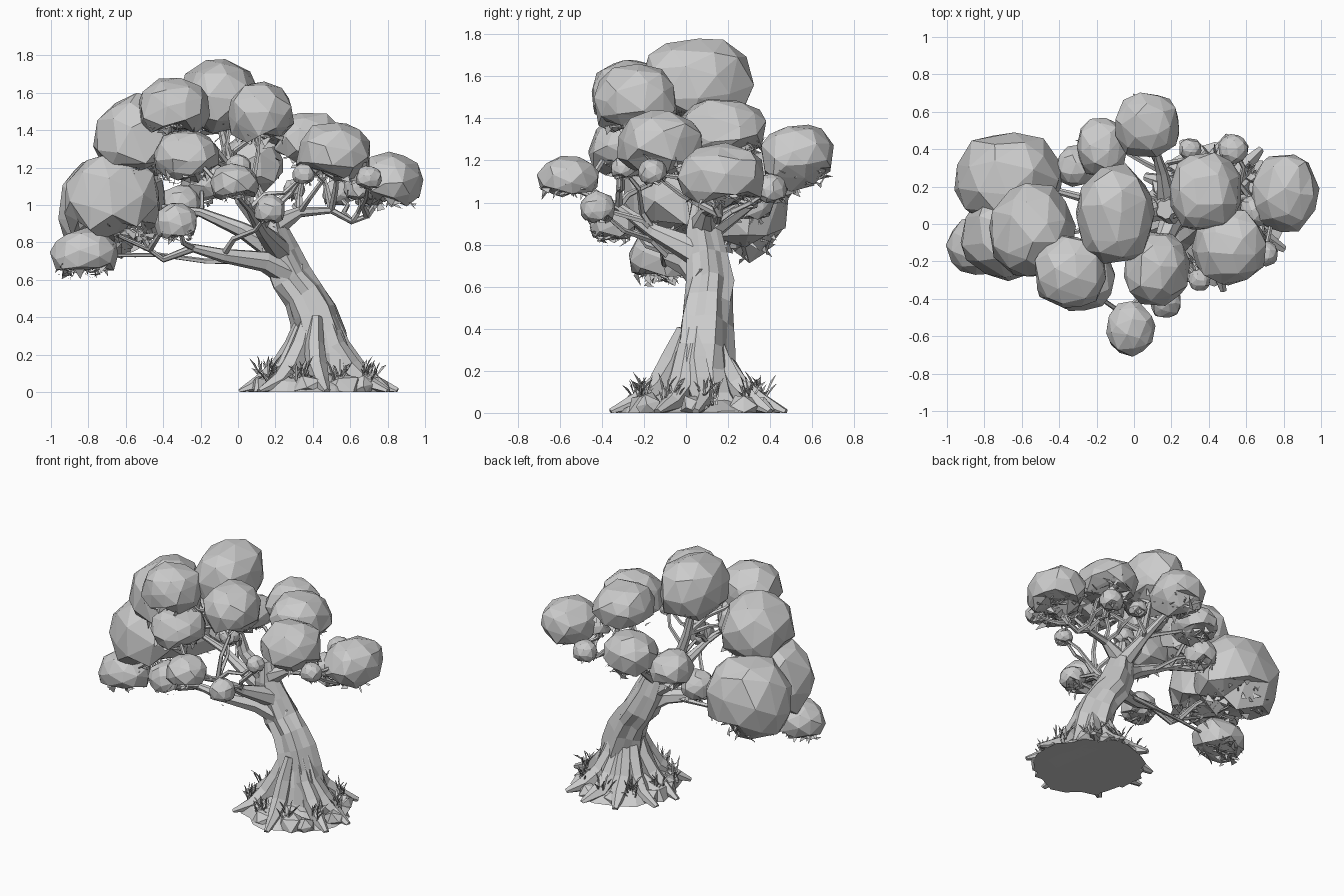
import bpy, bmesh, math, random
from mathutils import Vector, Euler

random.seed(7)
cube = bpy.data.objects.get("Cube")
if cube:
    bpy.data.objects.remove(cube, do_unlink=True)

GREY = (0.6, 0.6, 0.6, 1)
mat = bpy.data.materials.new("plain grey")
mat.use_nodes = True
mat.diffuse_color = GREY
mat.node_tree.nodes["Principled BSDF"].inputs["Base Color"].default_value = GREY


def finish(bm, name):
    """Turn a bmesh into a flat shaded object resting on the ground."""
    for v in bm.verts:
        v.co.z = max(v.co.z, 0)
    mesh = bpy.data.meshes.new(name)
    bm.to_mesh(mesh)
    bm.free()
    mesh.materials.append(mat)
    obj = bpy.data.objects.new(name, mesh)
    bpy.context.collection.objects.link(obj)
    return obj


def jitter(amount):
    return Vector([random.uniform(-amount, amount) for _ in range(3)])


def tube(bm, path, sides=6, rough=0.12, lobes=0.0):
    """Sweep a tapering, knobbly ring along (x, y, z, radius) points."""
    pts = [Vector(p[:3]) for p in path]
    rings, side = [], None
    for i, p in enumerate(pts):
        along = (pts[min(i + 1, len(pts) - 1)] - pts[max(i - 1, 0)]).normalized()
        side = along.orthogonal() if side is None else side - along * side.dot(along)
        side.normalize()
        other = along.cross(side)
        ring = []
        for k in range(sides):
            a = math.tau * k / sides
            r = path[i][3] * (1 + lobes * math.cos(5 * a + i * 0.6) + random.uniform(-rough, rough))
            ring.append(bm.verts.new(p + (side * math.cos(a) + other * math.sin(a)) * r))
        rings.append(ring)
    for low, high in zip(rings, rings[1:]):
        for k in range(sides):
            n = (k + 1) % sides
            bm.faces.new((low[k], low[n], high[n], high[k]))
    bm.faces.new(rings[0][::-1])
    bm.faces.new(rings[-1])


def on_shell(centre, radii, d):
    return Vector([c + r * a for c, r, a in zip(centre, radii, d)])


def lump(bm, centre, radii, detail=2, rough=0.05, ragged=1.0):
    """Add an irregular faceted ellipsoid; a low ragged value dents its underside."""
    turn = Euler(jitter(3)).to_matrix()
    verts = bmesh.ops.create_icosphere(bm, subdivisions=detail, radius=1)["verts"]
    for v in verts:
        d = (turn @ v.co + jitter(0.12)).normalized()
        d = Vector([math.copysign(abs(c) ** 0.92, c) for c in d])
        d *= 1 + random.uniform(-rough, rough)
        if d.z < -0.6:
            d.z *= random.uniform(ragged, 1)
        v.co = on_shell(centre, radii, d)


def leaf_shards(bm, centre, radii, count):
    """Scatter small leaf triangles over the underside."""
    size = min(0.045, radii[0] * 0.3)
    for _ in range(count):
        d = jitter(1).normalized()
        d.z = -abs(d.z) * 0.7 - 0.3
        p = on_shell(centre, radii, d.normalized() * random.uniform(0.65, 0.93))
        bm.faces.new([bm.verts.new(p + jitter(size)) for _ in range(3)])


# Trunk
bm = bmesh.new()
tube(bm, [(0.45, 0.07, 0, 0.24), (0.46, 0.07, 0.1, 0.18), (0.455, 0.07, 0.2, 0.148),
          (0.44, 0.08, 0.3, 0.132), (0.4, 0.09, 0.42, 0.12), (0.35, 0.1, 0.52, 0.112),
          (0.28, 0.11, 0.61, 0.108), (0.22, 0.1, 0.74, 0.095), (0.18, 0.08, 0.87, 0.08),
          (0.17, 0.08, 1.0, 0.05)],
     sides=15, rough=0.07, lobes=0.14)
finish(bm, "trunk")

# Roots and the soil they grip
FOOT = Vector((0.43, 0.06, 0))
ROOT_STEPS = ((0.07, 0.4, 0.035), (0.12, 0.25, 0.055), (0.19, 0.13, 0.058), (0.29, 0.05, 0.05), (0.42, 0, 0.02))
bm = bmesh.new()
for k in range(9):
    a = math.tau * k / 9 + random.uniform(-0.2, 0.2)
    path = []
    for reach, z, r in ROOT_STEPS:
        a += random.uniform(-0.12, 0.12)
        p = FOOT + Vector((math.cos(a), math.sin(a), 0)) * reach
        path.append((p.x - z * 0.02, p.y, z, r))
    tube(bm, path, 6, 0.2)
finish(bm, "roots")

bm = bmesh.new()
tube(bm, [(0.43, 0.06, 0, 0.36), (0.43, 0.06, 0.04, 0.32), (0.44, 0.06, 0.1, 0.18)], 24, 0.1)
finish(bm, "soil_mound")

# Rocks round the foot
bm = bmesh.new()
for k in range(10):
    a = math.tau * k / 10 + random.uniform(-0.2, 0.2)
    p = FOOT + Vector((math.cos(a), math.sin(a), 0.05)) * random.uniform(0.28, 0.33)
    s = random.uniform(0.07, 0.095)
    lump(bm, p, (s, s, s), 1, 0.12)
finish(bm, "rocks")

# Grass tufts
bm = bmesh.new()
for k in range(9):
    a = math.tau * k / 9 + 0.2
    root = FOOT + Vector((math.cos(a), math.sin(a), 0)) * 0.29
    root.z = 0.06
    for _ in range(18):
        base = root + jitter(0.03)
        lean = jitter(0.07)
        lean.z = random.uniform(0.05, 0.12)
        width = lean.cross(Vector((0, 0, 1))).normalized() * 0.005
        bend = base + lean * 0.6 + Vector((0, 0, 0.015))
        bm.faces.new([bm.verts.new(q) for q in (base - width, base + width, bend + width, base + lean, bend - width)])
finish(bm, "grass")

# Main limbs
LIMBS = {
    "low_right_limb": [(0.3, 0.1, 0.62, 0.09), (0.14, 0.02, 0.7, 0.06), (-0.08, -0.07, 0.73, 0.04),
                       (-0.24, -0.1, 0.77, 0.025), (-0.4, -0.1, 0.71, 0.017), (-0.47, -0.1, 0.76, 0.014),
                       (-0.65, -0.1, 0.84, 0.01)],
    "mid_right_limb": [(0.2, 0.1, 0.76, 0.07), (0.02, 0.07, 0.87, 0.042), (-0.2, 0.12, 0.96, 0.026),
                       (-0.5, 0.2, 1.0, 0.015)],
    "upper_limb": [(0.18, 0.08, 0.85, 0.06), (0.02, 0.04, 1.03, 0.04), (-0.04, 0.04, 1.2, 0.03),
                   (-0.1, 0.04, 1.45, 0.02)],
    "left_limb": [(0.18, 0.08, 0.88, 0.07), (0.33, 0.1, 0.96, 0.03), (0.5, 0.13, 0.97, 0.02),
                  (0.61, 0.15, 0.91, 0.016), (0.69, 0.16, 0.94, 0.014), (0.8, 0.17, 1.08, 0.01)],
    "front_limb": [(0.22, 0.06, 0.76, 0.07), (0.13, -0.15, 0.86, 0.038), (0.06, -0.32, 0.98, 0.022),
                   (-0.02, -0.54, 1.07, 0.012)],
    "back_limb": [(0.18, 0.1, 0.86, 0.06), (0.15, 0.28, 0.98, 0.032), (0.08, 0.5, 1.15, 0.015)],
}
for name, path in LIMBS.items():
    bm = bmesh.new()
    tube(bm, path, 7)
    finish(bm, name)

# Foliage clumps: centre then radii
BIG = {
    "left_end": (0.81, 0.17, 1.12, 0.185, 0.215, 0.16),
    "left_front": (0.51, -0.12, 1.27, 0.2, 0.21, 0.175),
    "left_back": (0.38, 0.17, 1.34, 0.2, 0.22, 0.16),
    "upper_front": (0.12, -0.24, 1.47, 0.18, 0.2, 0.2),
    "crown_top": (-0.1, 0.05, 1.56, 0.21, 0.27, 0.23),
    "upper_right": (-0.34, -0.26, 1.51, 0.2, 0.2, 0.17),
    "middle_right": (-0.28, -0.28, 1.25, 0.18, 0.19, 0.155),
    "front": (-0.02, -0.56, 1.11, 0.13, 0.145, 0.115),
    "right_shoulder": (-0.54, -0.04, 1.34, 0.23, 0.26, 0.26),
    "right_back": (-0.67, 0.24, 0.98, 0.3, 0.26, 0.3),
    "right_side": (-0.67, -0.06, 1.0, 0.26, 0.24, 0.29),
    "right_low": (-0.82, -0.12, 0.73, 0.18, 0.16, 0.145),
    "back": (0.07, 0.53, 1.21, 0.18, 0.18, 0.165),
    "back_right": (-0.17, 0.41, 1.12, 0.14, 0.16, 0.13),
}
SMALL = [(-0.33, -0.35, 0.9, 0.115), (0.17, -0.42, 0.97, 0.085), (-0.31, 0.31, 1.0, 0.11),
         (0.53, 0.4, 1.06, 0.08), (0.3, 0.4, 1.08, 0.06), (0.65, 0.07, 1.09, 0.09),
         (0.7, -0.16, 1.14, 0.07), (0.35, -0.3, 1.16, 0.06), (0.0, -0.1, 1.2, 0.07)]
clumps = [(name, c[:3], c[3:]) for name, c in BIG.items()]
clumps += [("small_%d" % i, c[:3], (c[3],) * 3) for i, c in enumerate(SMALL)]

nodes = [Vector(p[:3]) for path in LIMBS.values() for p in path[1:]]
twigs = bmesh.new()
for name, centre, radii in clumps:
    bm = bmesh.new()
    lump(bm, centre, radii, ragged=0.35)
    leaf_shards(bm, centre, radii, int(220 * radii[0]))
    finish(bm, name + "_foliage")
    # Side branches from the nearest limbs
    goal = Vector(centre)
    below = [n for n in nodes if n.z < goal.z - 0.03] or nodes
    for start in sorted(below, key=lambda n: (n - goal).length)[:2]:
        if (goal - start).length > 0.04:
            path = []
            for t in (0, 0.3, 0.6, 1):
                p = start.lerp(goal, t) + jitter(0.035) * math.sin(math.pi * t)
                path.append((*p, 0.018 - 0.01 * t))
            tube(twigs, path, 5)
    # Twigs spreading under the leaves
    fork = goal - Vector((0, 0, radii[2] * 0.5))
    for k in range(5):
        a = math.tau * k / 5 + random.uniform(-0.4, 0.4)
        tip = on_shell(centre, radii, (math.cos(a) * 0.7, math.sin(a) * 0.7, -0.55))
        bend = fork.lerp(tip, 0.5) + jitter(0.02)
        tube(twigs, [(*fork, 0.01), (*bend, 0.008), (*tip, 0.005)], 4)
finish(twigs, "side_branches")
